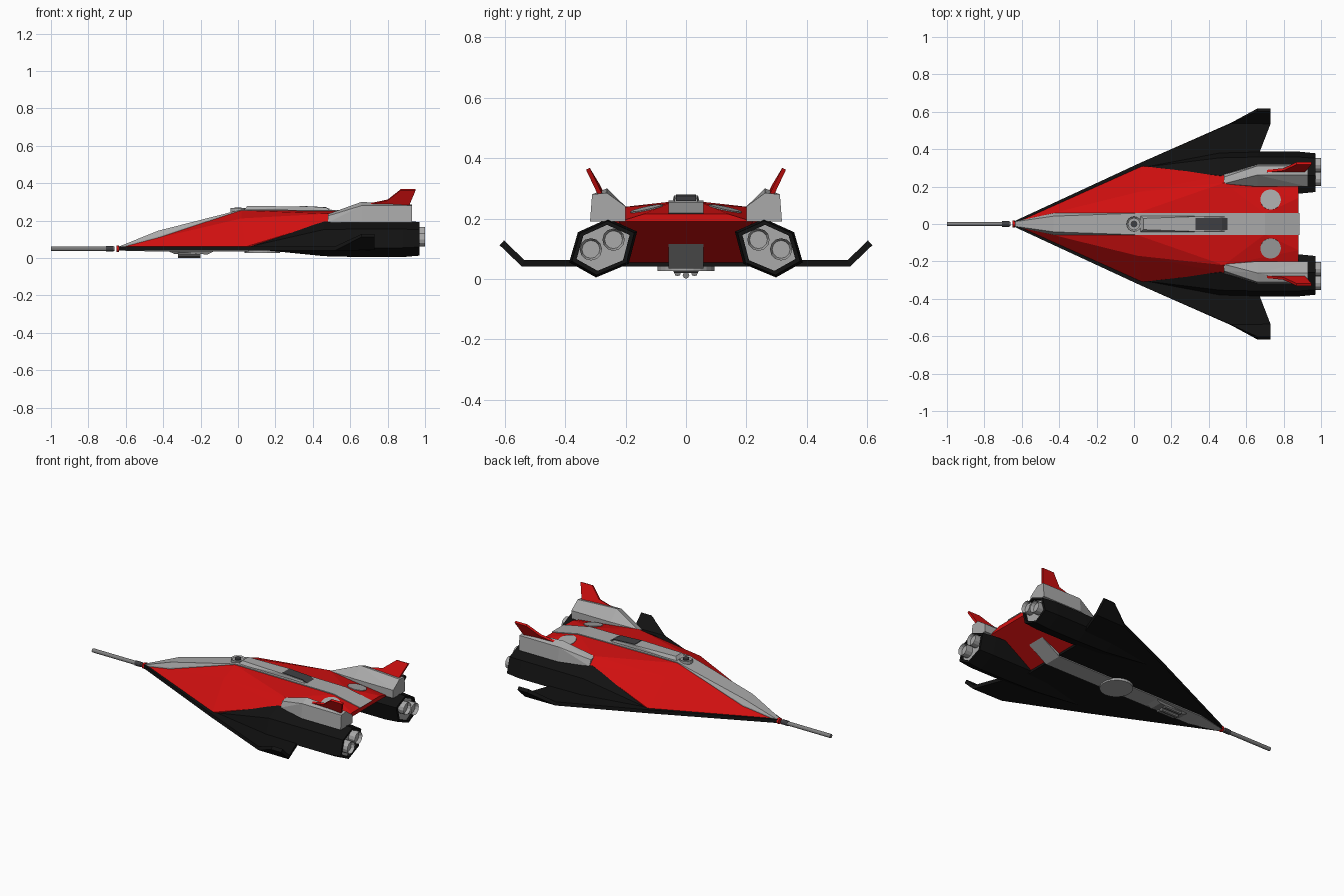
import bpy, bmesh, math
from mathutils import Vector, Matrix

if "Cube" in bpy.data.objects:
    bpy.data.objects.remove(bpy.data.objects["Cube"], do_unlink=True)


def material(name, color):
    m = bpy.data.materials.new(name)
    m.use_nodes = True
    m.diffuse_color = (*color, 1)
    m.node_tree.nodes["Principled BSDF"].inputs["Base Color"].default_value = (*color, 1)
    return m


RED = material("hull red", (0.65, 0.005, 0.005))
GREY = material("panel grey", (0.4, 0.4, 0.4))
BLACK = material("wing black", (0.006, 0.006, 0.006))
DARK = material("dark grey", (0.05, 0.05, 0.055))
STEEL = material("probe grey", (0.22, 0.22, 0.22))


def finish(name, bm, *mats, mirror=False, thick=0):
    """Turn a bmesh into an object, optionally mirrored over the centreline."""
    bmesh.ops.recalc_face_normals(bm, faces=bm.faces)
    me = bpy.data.meshes.new(name)
    bm.to_mesh(me)
    bm.free()
    for m in mats:
        me.materials.append(m)
    ob = bpy.data.objects.new(name, me)
    bpy.context.collection.objects.link(ob)
    if mirror:
        mod = ob.modifiers.new("mirror", 'MIRROR')
        mod.use_axis = (False, True, False)
    if thick:
        mod = ob.modifiers.new("thickness", 'SOLIDIFY')
        mod.thickness, mod.offset = thick, 0
    return ob


def solid(name, points, mat, both=False, mirror=False):
    """Convex faceted body around points; both adds their left-right twins."""
    bm = bmesh.new()
    for x, y, z in points:
        bm.verts.new((x, y, z))
        if both:
            bm.verts.new((x, -y, z))
    res = bmesh.ops.convex_hull(bm, input=bm.verts)
    junk = {v for v in res["geom_interior"] if isinstance(v, bmesh.types.BMVert)}
    bmesh.ops.delete(bm, geom=list(junk), context='VERTS')
    bmesh.ops.dissolve_limit(bm, angle_limit=0.01, verts=bm.verts, edges=bm.edges)
    return finish(name, bm, mat, mirror=mirror)


def sheet(name, faces, mat, thick):
    bm = bmesh.new()
    for f in faces:
        bm.faces.new([bm.verts.new(p) for p in f])
    bmesh.ops.remove_doubles(bm, verts=bm.verts, dist=0.001)
    return finish(name, bm, mat, mirror=True, thick=thick)


def rod(name, start, end, radius, mat, sides=16, mirror=False, cup=0):
    """Cylinder between two points; cup sinks an inset into its far end."""
    a, b = Vector(start), Vector(end)
    axis = b - a
    spin = axis.to_track_quat('Z', 'Y').to_matrix().to_4x4()
    bm = bmesh.new()
    bmesh.ops.create_cone(bm, cap_ends=True, segments=sides, radius1=radius, radius2=radius,
                          depth=axis.length, matrix=Matrix.Translation((a + b) / 2) @ spin)
    if cup:
        cap = max(bm.faces, key=lambda f: f.calc_center_median().dot(axis))
        bmesh.ops.inset_individual(bm, faces=[cap], thickness=radius * 0.2, depth=0)
        bmesh.ops.translate(bm, verts=cap.verts, vec=-axis.normalized() * cup)
    return finish(name, bm, mat, mirror=mirror)


# Faceted hull with an undercut tail
solid("hull", [
    (-0.63, 0.01, 0.06), (0.04, 0.31, 0.06), (0.02, 0.06, 0.255), (0.02, 0.17, 0.212),
    (0.48, 0.22, 0.237), (0.48, 0.26, 0.195), (0.7, 0.055, 0.25), (0.88, 0.06, 0.215),
    (0.88, 0.14, 0.215), (0.88, 0.22, 0.19), (0.6, 0.2, 0.055), (-0.63, 0.01, 0.05)], RED, both=True)

# Grey spine wrapping over the top, tail and belly
solid("spine_strip", [
    (-0.64, 0.012, 0.06), (-0.64, 0.012, 0.04), (-0.43, 0.042, 0.145), (-0.43, 0.058, 0.115),
    (-0.45, 0.056, 0.035), (0.02, 0.058, 0.26), (0.7, 0.058, 0.255), (0.885, 0.058, 0.218),
    (0.61, 0.058, 0.05), (0.6, 0.058, 0.035)], GREY, both=True)

# Delta wings with upturned tips
sheet("wing", [
    [(-0.64, 0, 0.052), (-0.64, 0.015, 0.052), (0.04, 0.33, 0.052), (0.52, 0.54, 0.052),
     (0.73, 0.54, 0.052), (0.67, 0.38, 0.052), (0.6, 0.2, 0.052), (0.6, 0, 0.052)],
    [(0.52, 0.54, 0.052), (0.66, 0.61, 0.12), (0.73, 0.61, 0.12), (0.73, 0.54, 0.052)]], BLACK, 0.022)

# Six-sided engine pods lofted from a point at the hull edge
hexagon = [(0.083, 0.05), (-0.017, 0.095), (-0.113, 0.052), (-0.085, -0.055), (0.023, -0.1), (0.112, -0.05)]
stations = [(0.04, 0.03, 0.3, 0.055), (0.46, 0.95, 0.275, 0.105), (0.66, 1, 0.275, 0.105),
            (0.88, 1, 0.275, 0.105), (0.97, 0.92, 0.275, 0.105), (0.97, 0.78, 0.275, 0.105),
            (0.955, 0.78, 0.275, 0.105)]
bm = bmesh.new()
rings = [[bm.verts.new((x, cy + s * y, cz + s * z)) for y, z in hexagon] for x, s, cy, cz in stations]
for r, q in zip(rings, rings[1:]):
    for i in range(6):
        j = (i + 1) % 6
        bm.faces.new((r[i], r[j], q[j], q[i]))
bm.faces.new(rings[0])
bm.faces.new(rings[-1]).material_index = 1
finish("engine_pod", bm, BLACK, GREY, mirror=True)

# Paired exhaust nozzles
for label, y, z in (("outer", 0.315, 0.098), ("inner", 0.24, 0.13)):
    rod(label + "_nozzle", (0.93, y, z), (1, y, z), 0.037, GREY, 12, True, cup=0.02)

# Fairings above the pods, carrying red fins
section = [(0.318, 0.19), (0.311, 0.28), (0.262, 0.3), (0.2, 0.24), (0.2, 0.19)]
rear = [(x, y, min(z, top)) for x, top in ((0.66, 0.3), (0.93, 0.285)) for y, z in section]
solid("pod_fairing", rear + [(0.48, 0.215, 0.235), (0.48, 0.25, 0.225), (0.48, 0.265, 0.19),
                             (0.48, 0.21, 0.19)], GREY, mirror=True)
sheet("tail_fin", [[(0.68, 0.28, 0.285), (0.8, 0.292, 0.31), (0.87, 0.325, 0.365),
                    (0.95, 0.325, 0.365), (0.91, 0.28, 0.27)]], RED, 0.014)

# Round deck plates
centre, normal = Vector((0.73, 0.13, 0.231)), Vector((0.093, 0.215, 1)).normalized()
rod("deck_disc", centre - normal * 0.005, centre + normal * 0.004, 0.055, GREY, 24, True)

# Dorsal housing with its dark window and front sensor
solid("dorsal_housing", [(0.03, 0.045, 0.255), (0.05, 0.03, 0.278), (0.33, 0.04, 0.276),
                         (0.47, 0.036, 0.268), (0.5, 0.04, 0.25)], GREY, both=True)
solid("dorsal_window", [(0.33, 0.033, 0.272), (0.33, 0.033, 0.279), (0.47, 0.033, 0.272),
                        (0.5, 0.033, 0.258), (0.47, 0.033, 0.262)], DARK, both=True)
rod("sensor_ring", (0, 0, 0.245), (0, 0, 0.268), 0.04, GREY, 16, cup=0.006)
rod("sensor_lens", (0, 0, 0.25), (0, 0, 0.27), 0.018, DARK, 12)

# Nose probe
rod("nose_probe", (-1, 0, 0.05), (-0.66, 0, 0.05), 0.012, STEEL, 12)
rod("probe_collar", (-0.705, 0, 0.05), (-0.665, 0, 0.05), 0.015, DARK, 12)
rod("nose_ring", (-0.65, 0, 0.05), (-0.635, 0, 0.05), 0.018, RED, 12)

# Belly hatch and gun cluster
rod("belly_disc", (0.13, 0, 0.045), (0.13, 0, 0.026), 0.095, GREY, 24)
solid("gun_mount", [(-0.38, 0.03, 0.04), (-0.34, 0.025, 0.022), (-0.16, 0.04, 0.02),
                    (-0.12, 0.045, 0.04)], STEEL, both=True)
for label, y, z in (("left", -0.028, 0.02), ("middle", 0, 0.012), ("right", 0.028, 0.02)):
    rod(label + "_gun_barrel", (-0.2, y, z), (-0.32, y, z), 0.011, STEEL, 8)
